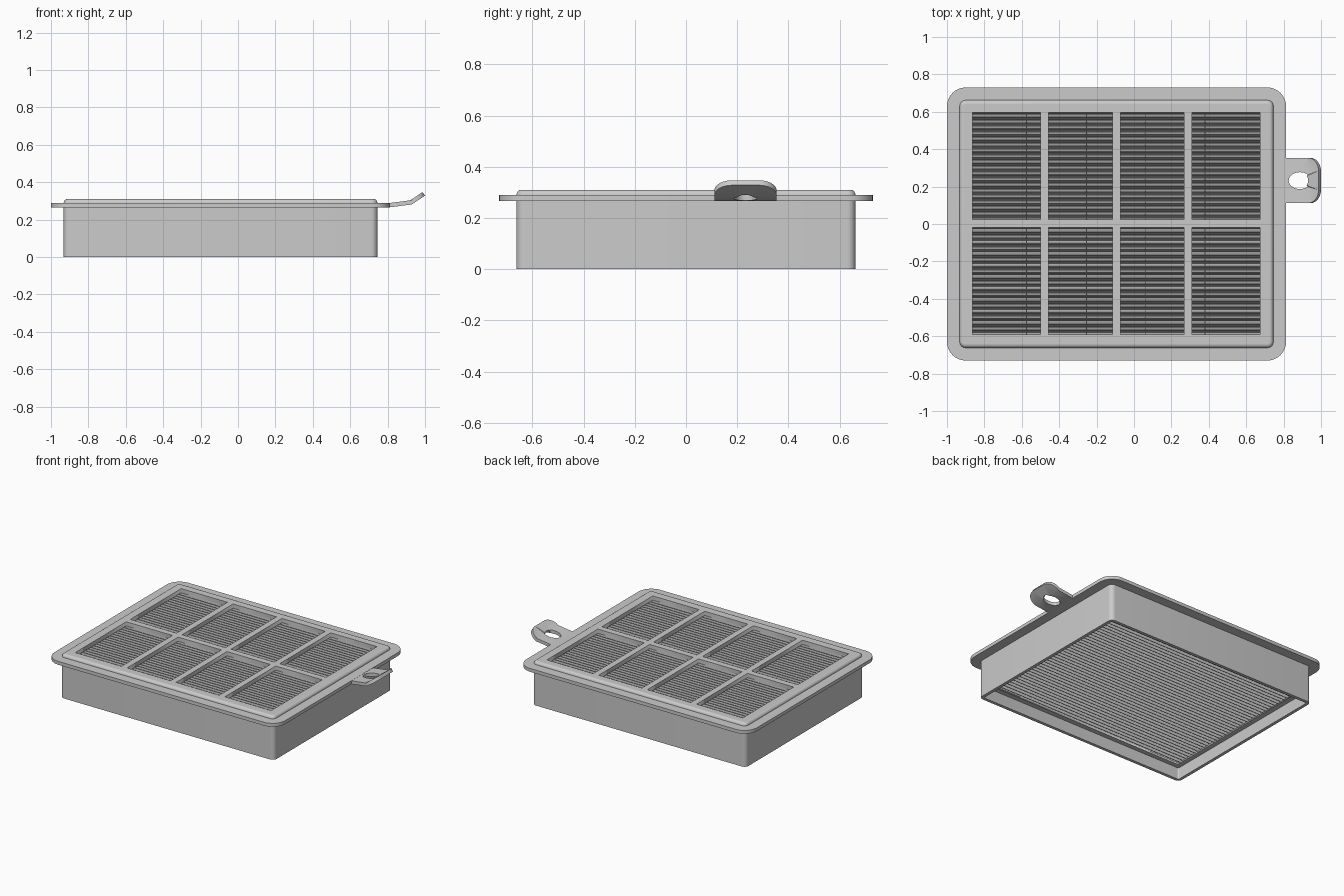
import bpy, bmesh, math

cube = bpy.data.objects.get("Cube")
if cube:
    bpy.data.objects.remove(cube)

grey = bpy.data.materials.new("light_grey_plastic")
grey.use_nodes = True
grey.diffuse_color = (0.6, 0.6, 0.6, 1)
grey.node_tree.nodes["Principled BSDF"].inputs["Base Color"].default_value = (0.6, 0.6, 0.6, 1)


def finish(obj, smooth=True):
    obj.data.materials.clear()
    obj.data.materials.append(grey)
    bpy.ops.object.select_all(action='DESELECT')
    obj.select_set(True)
    bpy.context.view_layer.objects.active = obj
    if smooth:
        bpy.ops.object.shade_smooth_by_angle(angle=math.radians(35))


def from_bmesh(name, bm, smooth=True):
    mesh = bpy.data.meshes.new(name)
    bm.to_mesh(mesh)
    bm.free()
    obj = bpy.data.objects.new(name, mesh)
    bpy.context.collection.objects.link(obj)
    finish(obj, smooth)


def outline(x0, x1, y0, y1, r, steps=8):
    """Rounded rectangle, counter-clockwise."""
    corners = [(x1 - r, y1 - r), (x0 + r, y1 - r), (x0 + r, y0 + r), (x1 - r, y0 + r)]
    pts = []
    for k, (cx, cy) in enumerate(corners):
        for i in range(steps + 1):
            a = math.pi / 2 * (k + i / steps)
            pts.append((cx + r * math.cos(a), cy + r * math.sin(a)))
    return pts


def plate(name, loops, z0, z1):
    """Flat plate whose first loop is the outside and the others are holes."""
    curve = bpy.data.curves.new(name, 'CURVE')
    curve.dimensions = '2D'
    curve.fill_mode = 'BOTH'
    curve.extrude = (z1 - z0) / 2
    for loop in loops:
        spline = curve.splines.new('POLY')
        spline.points.add(len(loop) - 1)
        for p, (x, y) in zip(spline.points, loop):
            p.co = (x, y, 0, 1)
        spline.use_cyclic_u = True
    obj = bpy.data.objects.new(name, curve)
    bpy.context.collection.objects.link(obj)
    bpy.ops.object.select_all(action='DESELECT')
    obj.select_set(True)
    bpy.context.view_layer.objects.active = obj
    bpy.ops.object.convert(target='MESH')
    obj = bpy.context.object
    bm = bmesh.new()
    bm.from_mesh(obj.data)
    bmesh.ops.translate(bm, verts=bm.verts, vec=(0, 0, (z0 + z1) / 2))
    bmesh.ops.remove_doubles(bm, verts=bm.verts, dist=0.0001)
    bmesh.ops.recalc_face_normals(bm, faces=bm.faces)
    bm.to_mesh(obj.data)
    bm.free()
    return obj


X0, X1, Y = -1.0, 0.813, 0.73
WALL, TOP, ROUND = 0.068, 0.31, 0.02


def rim(inset):
    return outline(X0 + inset, X1 - inset, -Y + inset, Y - inset, max(0.1 - inset, 0.006))


# Housing: wall, flange and rounded top edge swept round one outline
profile = [(0.09, 0.29), (0.09, 0), (WALL, 0), (WALL, 0.266), (0, 0.266), (0, 0.29), (WALL, 0.29)]
for i in range(7):
    a = math.pi / 2 * i / 6
    profile.append((WALL + ROUND * (1 - math.cos(a)), TOP - ROUND + ROUND * math.sin(a)))
bm = bmesh.new()
rings = [[bm.verts.new((x, y, z)) for x, y in rim(inset)] for inset, z in profile]
for low, high in zip(rings, rings[1:]):
    for i in range(len(low)):
        j = (i + 1) % len(low)
        bm.faces.new((low[i], low[j], high[j], high[i]))
bmesh.ops.remove_doubles(bm, verts=bm.verts, dist=0.0001)
bmesh.ops.recalc_face_normals(bm, faces=bm.faces)
from_bmesh("housing", bm)

# Top grille with eight openings
columns = [(-0.863, -0.5), (-0.456, -0.115), (-0.072, 0.268), (0.311, 0.675)]
rows = [(-0.592, -0.02), (0.024, 0.596)]
holes = [[(a, c), (a, d), (b, d), (b, c)] for a, b in columns for c, d in rows]
grille = plate("top_grille", [rim(WALL + ROUND)] + holes, 0.28, TOP)
finish(grille, False)

# Pleated filter sheet
COUNT, LOW, HIGH, HALF = 40, 0.087, 0.278, 0.615
pitch = 2 * HALF / COUNT
bm = bmesh.new()
previous = None
for k in range(COUNT):
    for t, z in ((0, LOW), (0.12, LOW), (0.5, HIGH), (0.62, HIGH)):
        y = -HALF + pitch * (k + t)
        edge = [bm.verts.new((x, y, z)) for x in (-0.885, 0.698)]
        if previous:
            bm.faces.new((previous[0], previous[1], edge[1], edge[0]))
        previous = edge
from_bmesh("pleated_filter", bm, False)

# Ledge holding the pleats from below
opening = [(-0.875, -0.605), (-0.875, 0.605), (0.688, 0.605), (0.688, -0.605)]
ledge = plate("filter_ledge", [rim(0.088), opening], LOW - 0.004, LOW + 0.006)
finish(ledge, False)

# Thin spacer beads across the pleats
for n, x in enumerate((-0.575, -0.255, 0.06, 0.38)):
    bm = bmesh.new()
    bmesh.ops.create_cube(bm, size=1)
    bmesh.ops.scale(bm, verts=bm.verts, vec=(0.005, 2 * HALF, HIGH - LOW - 0.04))
    bmesh.ops.translate(bm, verts=bm.verts, vec=(x, 0, (HIGH + LOW) / 2))
    from_bmesh(f"spacer_bead_{n + 1}", bm, False)

# Pull tab with an oval finger hole, bent up gently and then sharply at the tip
CREASE, TIP, YA, YB, R, BASE = 0.93, 1.014, 0.111, 0.354, 0.07, 0.266
RISE, BEND = 0.13, math.radians(34)
shape = [(0.79, YA)]
for cy, start in ((YA + R, -90), (YB - R, 0)):
    for i in range(9):
        a = math.radians(start + 90 * i / 8)
        shape.append((TIP - R + R * math.cos(a), cy + R * math.sin(a)))
shape.append((0.79, YB))
oval = [(0.887 + 0.06 * math.cos(a), 0.232 + 0.045 * math.sin(a))
        for a in (math.tau * i / 32 for i in range(32))]
tab = plate("pull_tab", [shape, oval], BASE, 0.289)
bm = bmesh.new()
bm.from_mesh(tab.data)
for x in (X1, CREASE):
    bmesh.ops.bisect_plane(bm, geom=bm.verts[:] + bm.edges[:] + bm.faces[:],
                           plane_co=(x, 0, 0), plane_no=(1, 0, 0))
for v in bm.verts:
    past, height = v.co.x - CREASE, v.co.z - BASE
    v.co.z += RISE * max(0, min(v.co.x, CREASE) - X1)
    if past > 0.001:
        v.co.x = CREASE + past * math.cos(BEND) - height * math.sin(BEND)
        v.co.z += past * math.sin(BEND) - height * (1 - math.cos(BEND))
bm.to_mesh(tab.data)
bm.free()
finish(tab)
